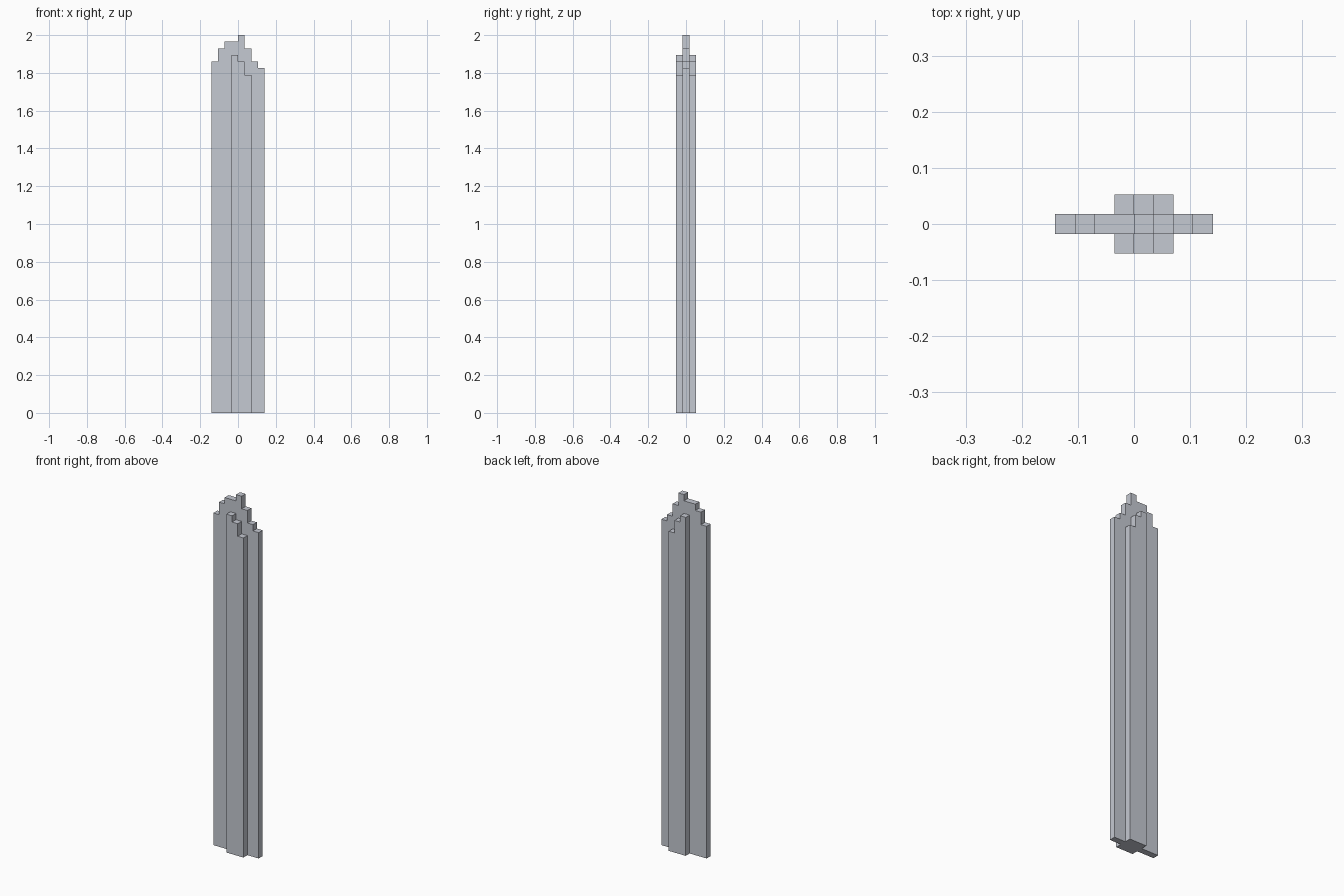
import bpy
import bmesh

cube = bpy.data.objects.get("Cube")
if cube:
    bpy.data.objects.remove(cube, do_unlink=True)

UNIT = 2 / 57  # one block step

stone = bpy.data.materials.new("light_grey_stone")
stone.use_nodes = True
colour = (0.56, 0.585, 0.645, 1)
stone.diffuse_color = colour
stone.node_tree.nodes["Principled BSDF"].inputs["Base Color"].default_value = colour


def stepped_slab(name, left, heights, y0, y1):
    """Extrude a skyline of one-unit columns from y0 to y1 (all in units)."""
    outline = [(left, 0)]
    for i, h in enumerate(heights):
        if i == 0 or h != heights[i - 1]:
            if i:
                outline.append((left + i, heights[i - 1]))
            outline.append((left + i, h))
    right = left + len(heights)
    outline += [(right, heights[-1]), (right, 0)]

    bm = bmesh.new()
    face = bm.faces.new([bm.verts.new((x * UNIT, y0 * UNIT, z * UNIT)) for x, z in outline])
    extruded = bmesh.ops.extrude_face_region(bm, geom=[face], use_keep_orig=True)
    moved = [v for v in extruded["geom"] if isinstance(v, bmesh.types.BMVert)]
    bmesh.ops.translate(bm, verts=moved, vec=(0, (y1 - y0) * UNIT, 0))
    bmesh.ops.recalc_face_normals(bm, faces=bm.faces)
    mesh = bpy.data.meshes.new(name)
    bm.to_mesh(mesh)
    bm.free()
    mesh.materials.append(stone)
    obj = bpy.data.objects.new(name, mesh)
    bpy.context.collection.objects.link(obj)


# Wide central slab with the jagged crown
stepped_slab("central_slab", -4, [53, 55, 56, 56, 57, 55, 53, 52], -0.5, 0.5)

# Matching stepped buttresses on the front and back
for name, y0, y1 in (("front_buttress", -1.5, -0.5), ("back_buttress", 0.5, 1.5)):
    stepped_slab(name, -1, [54, 53, 51], y0, y1)
